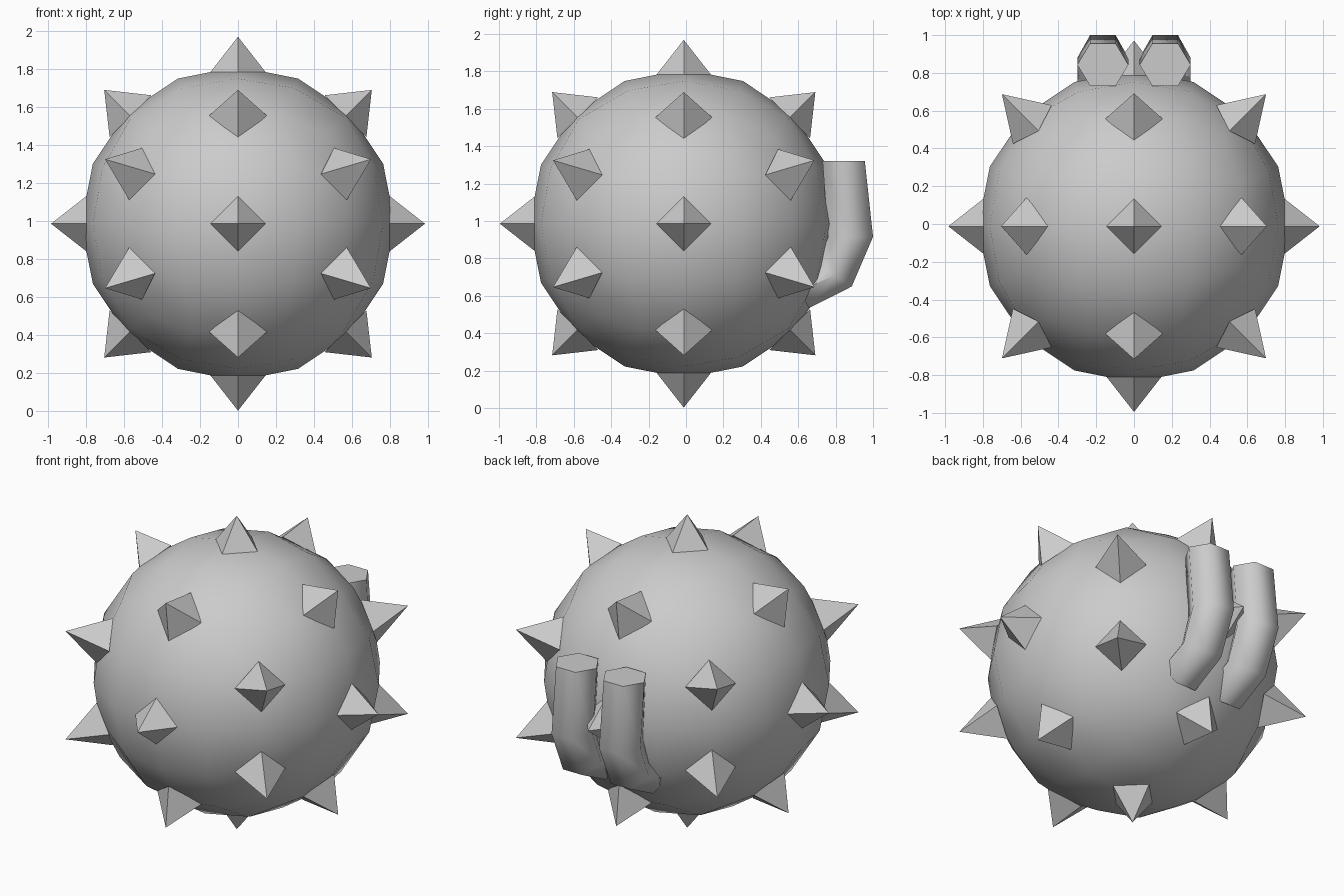
import bpy, bmesh, math
from mathutils import Vector

if "Cube" in bpy.data.objects:
    bpy.data.objects.remove(bpy.data.objects["Cube"])

CENTRE = Vector((0, -0.012, 0.985))
R = 0.826


def finish(bm, name, smooth_angle=None):
    bmesh.ops.recalc_face_normals(bm, faces=bm.faces)
    me = bpy.data.meshes.new(name)
    bm.to_mesh(me)
    bm.free()
    ob = bpy.data.objects.new(name, me)
    bpy.context.collection.objects.link(ob)
    if smooth_angle:
        bpy.ops.object.select_all(action='DESELECT')
        ob.select_set(True)
        bpy.context.view_layer.objects.active = ob
        bpy.ops.object.shade_smooth_by_angle(angle=math.radians(smooth_angle))
    return ob


# Ball body: cube with 4 x 4 faces per side pushed out to a sphere
bm = bmesh.new()
bmesh.ops.create_cube(bm, size=2)
bmesh.ops.subdivide_edges(bm, edges=bm.edges[:], cuts=3, use_grid_fill=True)
for v in bm.verts:
    p = Vector([math.tan(c * math.pi / 4) for c in v.co])
    v.co = CENTRE + p.normalized() * R
finish(bm, "ball_body", 45)


# Four-sided spike with its base corners sideways and up/down
def spike(name, direction, base, tip, half=0.155):
    n = Vector(direction).normalized()
    u = Vector((0, 0, 1)).cross(n)
    u = u.normalized() if u.length > 0.01 else Vector((1, 0, 0))
    w = n.cross(u)
    bm = bmesh.new()
    ring = [bm.verts.new(CENTRE + n * base + d * half) for d in (u, w, -u, -w)]
    top = bm.verts.new(CENTRE + n * tip)
    bm.faces.new(ring[::-1])
    for i in range(4):
        bm.faces.new((ring[i], ring[(i + 1) % 4], top))
    finish(bm, name)


for s in (-1, 1):
    # Spikes along the main axes
    for axis in range(3):
        d = [0, 0, 0]
        d[axis] = s
        spike("axis_spike", d, 0.785, 0.983)
    for t in (-1, 1):
        # Spikes halfway up and down, at the front, back and sides
        spike("slope_spike", (s, 0, t), 0.80, 0.995)
        spike("slope_spike", (0, s, t), 0.80, 0.995)
        # Pairs of spikes at the diagonals
        for k in (-1, 1):
            spike("diagonal_spike", (s, t, 0.485 * k), 0.805, 1.045, 0.145)


# Bent six-sided tubes on the back: (y, z, section direction y, z, half depth)
SECTIONS = [(0.843, 1.32, 1.0, 0.0, 0.113),
            (0.88, 0.915, 1.0, 0.0, 0.12),
            (0.795, 0.71, 0.83, -0.55, 0.11),
            (0.605, 0.625, 0.5, -0.87, 0.105)]


def tube(name, x):
    bm = bmesh.new()
    rings = []
    for y, z, dy, dz, h in SECTIONS:
        ring = []
        for i in range(6):
            a = i * math.pi / 3
            k = math.sin(a) / math.sin(math.pi / 3) * h
            ring.append(bm.verts.new((x + 0.135 * math.cos(a), y + dy * k, z + dz * k)))
        rings.append(ring)
    for a, b in zip(rings, rings[1:]):
        for i in range(6):
            j = (i + 1) % 6
            bm.faces.new((a[i], a[j], b[j], b[i]))
    bm.faces.new(rings[0])
    bm.faces.new(rings[-1])
    finish(bm, name, 65)


for side in (-1, 1):
    tube("back_tube", 0.165 * side)
